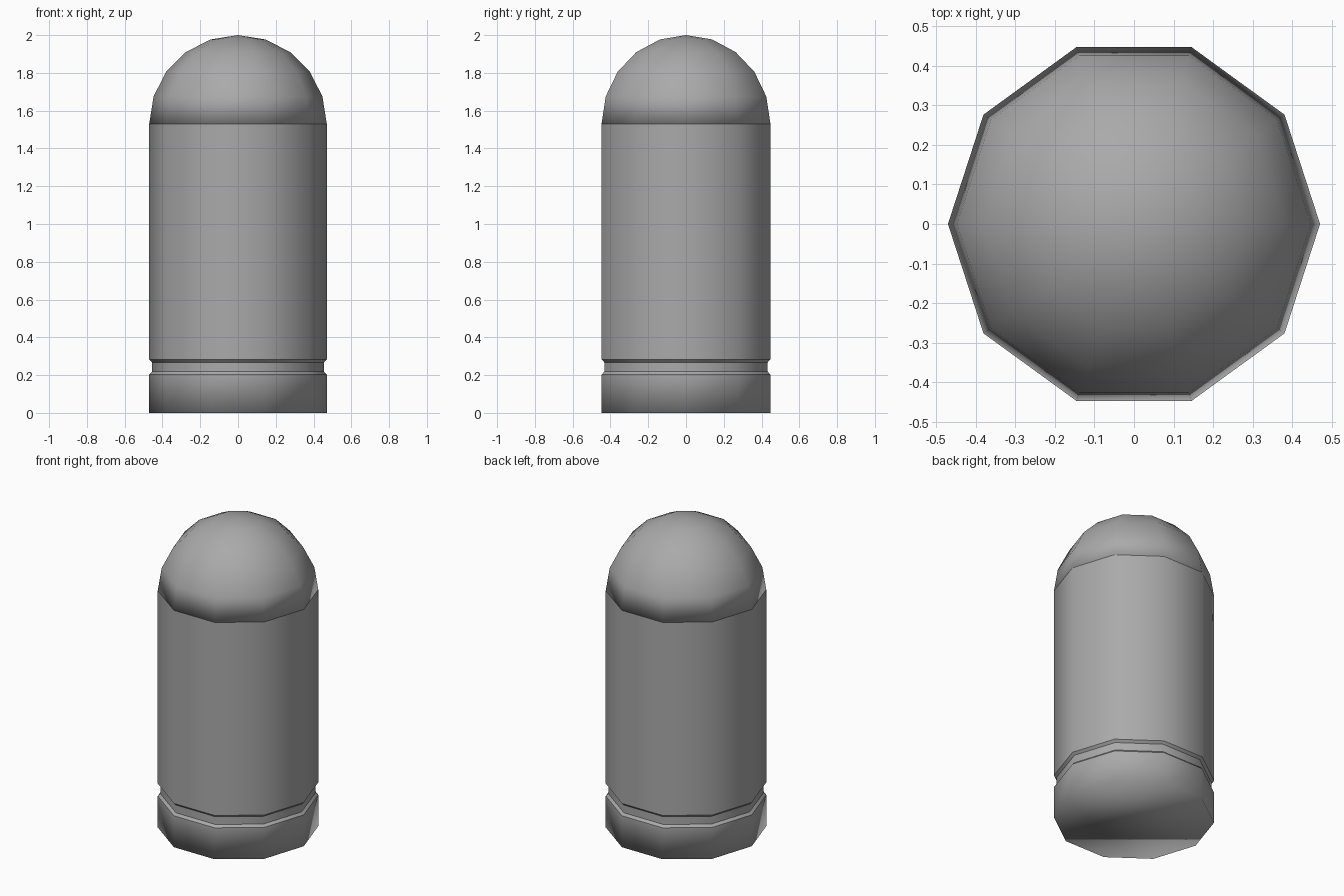
import bpy
import bmesh
import math

SIDES = 10
RADIUS = 0.47
GROOVE_RADIUS = 0.455
SHOULDER = 1.53

if "Cube" in bpy.data.objects:
    bpy.data.objects.remove(bpy.data.objects["Cube"], do_unlink=True)

gray = bpy.data.materials.new("plain_gray")
gray.use_nodes = True
gray.diffuse_color = (0.4, 0.4, 0.4, 1)
gray.node_tree.nodes["Principled BSDF"].inputs["Base Color"].default_value = gray.diffuse_color


def lathe(name, profile, cap=False, tip=None, sharp=False):
    """Spin (radius, height) points into a ten-sided smooth part."""
    bm = bmesh.new()
    rings = []
    for r, z in profile:
        angles = [math.tau * i / SIDES for i in range(SIDES)]
        rings.append([bm.verts.new((r * math.cos(a), r * math.sin(a), z)) for a in angles])
    for low, high in zip(rings, rings[1:]):
        for i in range(SIDES):
            j = (i + 1) % SIDES
            bm.faces.new((low[i], low[j], high[j], high[i]))
    if cap:
        bm.faces.new(rings[0][::-1])
    if tip is not None:
        top = bm.verts.new((0, 0, tip))
        for i in range(SIDES):
            bm.faces.new((rings[-1][i], rings[-1][(i + 1) % SIDES], top))
    for face in bm.faces:
        face.smooth = True
    if sharp:
        for edge in bm.edges:
            if abs(edge.verts[0].co.z - edge.verts[1].co.z) < 1e-5:
                edge.smooth = False
    mesh = bpy.data.meshes.new(name)
    bm.to_mesh(mesh)
    bm.free()
    mesh.materials.append(gray)
    obj = bpy.data.objects.new(name, mesh)
    bpy.context.collection.objects.link(obj)


# Base cup, softly shaded into its closed underside
lathe("base", [(RADIUS, 0), (RADIUS, 0.203)], cap=True)

# Recessed groove with bevelled lips
lathe("groove", [(RADIUS, 0.203), (GROOVE_RADIUS, 0.218),
                 (GROOVE_RADIUS, 0.268), (RADIUS, 0.283)], sharp=True)

# Long straight casing
lathe("casing", [(RADIUS, 0.283), (RADIUS, SHOULDER)])

# Rounded nose, a closed hemisphere
steps = [math.radians(18 * k) for k in range(5)]
lathe("nose", [(RADIUS * math.cos(a), SHOULDER + RADIUS * math.sin(a)) for a in steps],
      cap=True, tip=SHOULDER + RADIUS)
